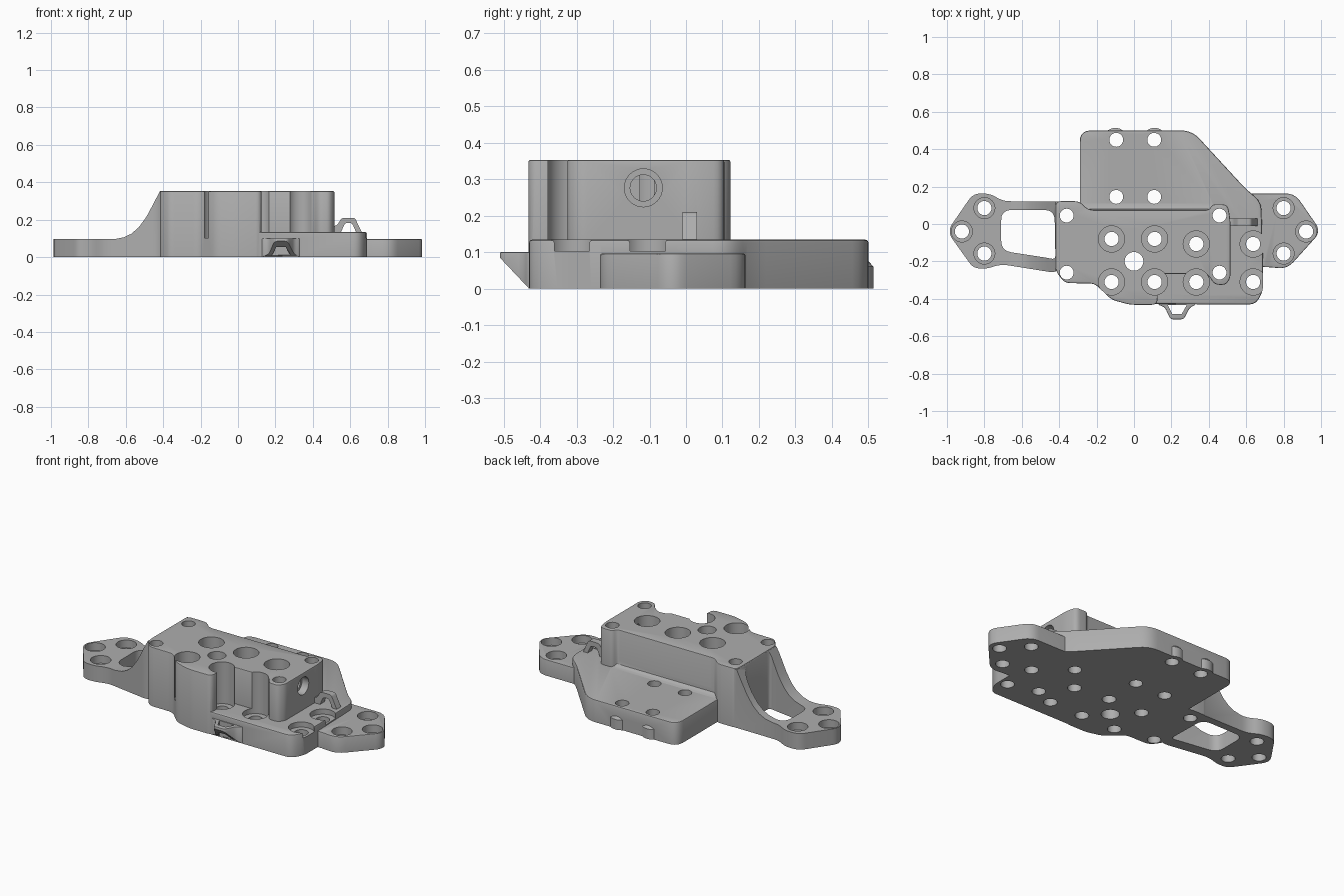
import bpy, bmesh, math
from mathutils import Vector, Matrix

if "Cube" in bpy.data.objects:
    bpy.data.objects.remove(bpy.data.objects["Cube"])

grey = bpy.data.materials.new("machined_grey")
grey.use_nodes = True
grey.diffuse_color = (0.42, 0.42, 0.42, 1)
grey.node_tree.nodes["Principled BSDF"].inputs["Base Color"].default_value = grey.diffuse_color

BLOCK_TOP, DECK_TOP, EAR_TOP, SEAT = 0.353, 0.134, 0.096, 0.103


def rounded(points, r, steps=5):
    """Round the corners of a closed outline."""
    pts, out = [Vector(p) for p in points], []
    for i, p in enumerate(pts):
        a, b = pts[i - 1] - p, pts[(i + 1) % len(pts)] - p
        d = min(r, a.length * 0.45, b.length * 0.45)
        s, e = p + a.normalized() * d, p + b.normalized() * d
        for k in range(steps + 1):
            t = k / steps
            out.append(s * (1 - t) ** 2 + p * 2 * t * (1 - t) + e * t * t)
    return out


def new_object(name, bm):
    bmesh.ops.recalc_face_normals(bm, faces=bm.faces)
    mesh = bpy.data.meshes.new(name)
    bm.to_mesh(mesh)
    bm.free()
    mesh.materials.append(grey)
    obj = bpy.data.objects.new(name, mesh)
    bpy.context.collection.objects.link(obj)
    return obj


def prism(name, outline, lo, hi, axis="z", edge=0.0):
    """Extrude an outline along z (xy outline) or along y (xz outline)."""
    bm = bmesh.new()
    place = (lambda p: (p[0], p[1], lo)) if axis == "z" else (lambda p: (p[0], lo, p[1]))
    face = bm.faces.new([bm.verts.new(place(p)) for p in outline])
    top = bmesh.ops.extrude_face_region(bm, geom=[face])["geom"]
    verts = [v for v in top if isinstance(v, bmesh.types.BMVert)]
    shift = (0, 0, hi - lo) if axis == "z" else (0, hi - lo, 0)
    bmesh.ops.translate(bm, verts=verts, vec=shift)
    if edge:
        rim = [e for e in bm.edges if all(v in verts for v in e.verts)]
        bmesh.ops.bevel(bm, geom=rim, offset=edge, segments=2, profile=0.5, affect="EDGES")
    return new_object(name, bm)


def turned(name, profile, matrix, sides=32):
    """Closed solid turned from (radius, height) pairs."""
    bm = bmesh.new()
    rings = [[bm.verts.new(matrix @ Vector((r * math.cos(a), r * math.sin(a), h)))
              for a in (math.tau * i / sides for i in range(sides))] for r, h in profile]
    for lower, upper in zip(rings, rings[1:]):
        for i in range(sides):
            j = (i + 1) % sides
            bm.faces.new((lower[i], lower[j], upper[j], upper[i]))
    bm.faces.new(rings[0])
    bm.faces.new(rings[-1])
    return new_object(name, bm)


def combine(target, tool, operation):
    mod = target.modifiers.new(operation, "BOOLEAN")
    mod.operation, mod.solver, mod.object = operation, "EXACT", tool
    bpy.context.view_layer.objects.active = target
    bpy.ops.object.modifier_apply(modifier=mod.name)
    bpy.data.objects.remove(tool)


def bore(target, x, y, r, seat_r=None, seat=None, top=0.5):
    """Through hole, optionally with a wide counterbore above the seat."""
    profile = [(r, -0.1), (r, top)]
    if seat_r:
        profile = [(r, -0.1), (r, seat), (seat_r, seat), (seat_r, top)]
    combine(target, turned("bore", profile, Matrix.Translation((x, y, 0))), "DIFFERENCE")


# Low deck with the slanted back corner
deck_outline = [(-0.29, 0.5), (0.31, 0.5), (0.6, 0.185), (0.68, 0.12), (0.69, -0.2), (0.69, -0.36),
                (0.65, -0.43), (-0.02, -0.428), (-0.1, -0.3), (-0.29, -0.2)]
body = prism("bracket_body", rounded(deck_outline, 0.06), 0, DECK_TOP, edge=0.008)

# Tall block with corner posts and a recessed front
block_outline = [(-0.42, 0.122), (-0.29, 0.122), (-0.245, 0.075), (0.4, 0.075), (0.42, 0.105),
                 (0.5, 0.105), (0.515, 0.03), (0.515, -0.29), (0.49, -0.325), (0.43, -0.325),
                 (0.395, -0.267), (0.13, -0.267), (0.125, -0.432), (-0.02, -0.432), (-0.12, -0.405),
                 (-0.21, -0.318), (-0.37, -0.316), (-0.42, -0.25)]
combine(body, prism("block", rounded(block_outline, 0.03), 0, BLOCK_TOP, edge=0.006), "UNION")

# Small skirt easing the block into the deck along the back
skirt = [(0.0, 0.02), (0.11, 0.02), (0.11, 0.134), (0.092, 0.139), (0.08, 0.15), (0.075, 0.17), (0.0, 0.17)]
bm_skirt = prism("skirt", skirt, -0.28, 0.42, axis="y")
bm_skirt.data.transform(Matrix(((0, 1, 0, 0), (1, 0, 0, 0), (0, 0, 1, 0), (0, 0, 0, 1))))
bm_skirt.data.flip_normals()
combine(body, bm_skirt, "UNION")

# Left-hand-side wing: tall outline carved down by a sweeping ramp
wing_outline = [(-1, -0.04), (-0.86, 0.163), (-0.77, 0.163), (-0.7, 0.122), (-0.35, 0.119),
                (-0.35, -0.2), (-0.415, -0.262), (-0.71, -0.215), (-0.79, -0.24), (-0.86, -0.235)]
wing = prism("wing", rounded(wing_outline, 0.05), 0, BLOCK_TOP)
ramp = [(-1.2, EAR_TOP), (-0.66, EAR_TOP), (-0.61, 0.106), (-0.57, 0.125), (-0.53, 0.16),
        (-0.49, 0.215), (-0.455, 0.28), (-0.42, 0.348), (-0.2, 0.349), (-0.2, 0.6), (-1.2, 0.6)]
combine(wing, prism("ramp_cutter", ramp, -0.6, 0.6, axis="y"), "DIFFERENCE")
window = [(-0.71, 0.075), (-0.425, 0.075), (-0.42, -0.19), (-0.47, -0.18), (-0.71, -0.143)]
combine(body, wing, "UNION")
combine(body, prism("window_cutter", rounded(window, 0.055), -0.1, 0.6), "DIFFERENCE")

# Opposite mounting ear
ear_outline = [(1, -0.04), (0.86, 0.163), (0.55, 0.163), (0.55, -0.235), (0.69, -0.228), (0.82, -0.24)]
combine(body, prism("ear", rounded(ear_outline, 0.05), 0, EAR_TOP, edge=0.005), "UNION")

# Chamfered bosses on the back edge
for x in (-0.1, 0.11):
    boss = turned("boss", [(0.064, 0), (0.064, 0.06), (0.04, 0.085)], Matrix.Translation((x, 0.45, 0)))
    combine(body, boss, "UNION")

# Front tie loop with a sloping underside
hook = [(0.12, -0.41), (0.13, -0.432), (0.165, -0.445), (0.195, -0.51), (0.265, -0.51),
        (0.3, -0.445), (0.33, -0.432), (0.34, -0.41)]
loop = prism("front_loop", rounded(hook, 0.015, 3), 0, 0.1, edge=0.004)
for v in loop.data.vertices:
    if v.co.z < 0.01:
        v.co.z = max(0, (-0.43 - v.co.y) * 1.06)
combine(loop, prism("loop_cutter", [(0.18, -0.433), (0.205, -0.482), (0.255, -0.482), (0.282, -0.433)],
                    -0.1, 0.2), "DIFFERENCE")
combine(body, loop, "UNION")

# Side tie loop standing on the deck
arch = [(0.49, 0.12), (0.49, 0.16), (0.53, 0.17), (0.555, 0.21), (0.625, 0.21), (0.668, 0.12),
        (0.637, 0.12), (0.61, 0.182), (0.572, 0.182), (0.545, 0.12)]
combine(body, prism("side_loop", rounded(arch, 0.012, 3), -0.01, 0.03, axis="y"), "UNION")

# Counterbored holes through block and deck
for x, y in ((-0.12, -0.08), (0.11, -0.08), (0.333, -0.107), (-0.12, -0.31), (0.11, -0.31),
             (0.333, -0.31), (0.637, -0.107), (0.637, -0.31)):
    bore(body, x, y, 0.038, 0.07, SEAT)

# Counterbored holes in both ears
for side in (-1, 1):
    for x, y in ((0.92, -0.04), (0.8, 0.085), (0.8, -0.158)):
        bore(body, side * x, y, 0.038, 0.056, 0.05)

# Plain through holes: posts, centre and deck
for x, y in ((-0.36, 0.045), (-0.36, -0.26), (0.457, 0.045), (0.457, -0.26),
             (-0.095, 0.145), (0.108, 0.145), (-0.095, 0.45), (0.108, 0.45)):
    bore(body, x, y, 0.037)
bore(body, 0, -0.2, 0.05)

# Stepped blind port in the end of the block
port = Matrix.Translation((0.4, -0.117, 0.276)) @ Matrix.Rotation(math.pi / 2, 4, "Y")
combine(body, turned("port", [(0.036, 0), (0.036, 0.07), (0.052, 0.07), (0.052, 0.2)], port), "DIFFERENCE")

# Smooth curved walls, keep machined edges crisp
for obj in bpy.context.selected_objects:
    obj.select_set(False)
body.select_set(True)
bpy.context.view_layer.objects.active = body
bpy.ops.object.shade_smooth_by_angle(angle=math.radians(30))
